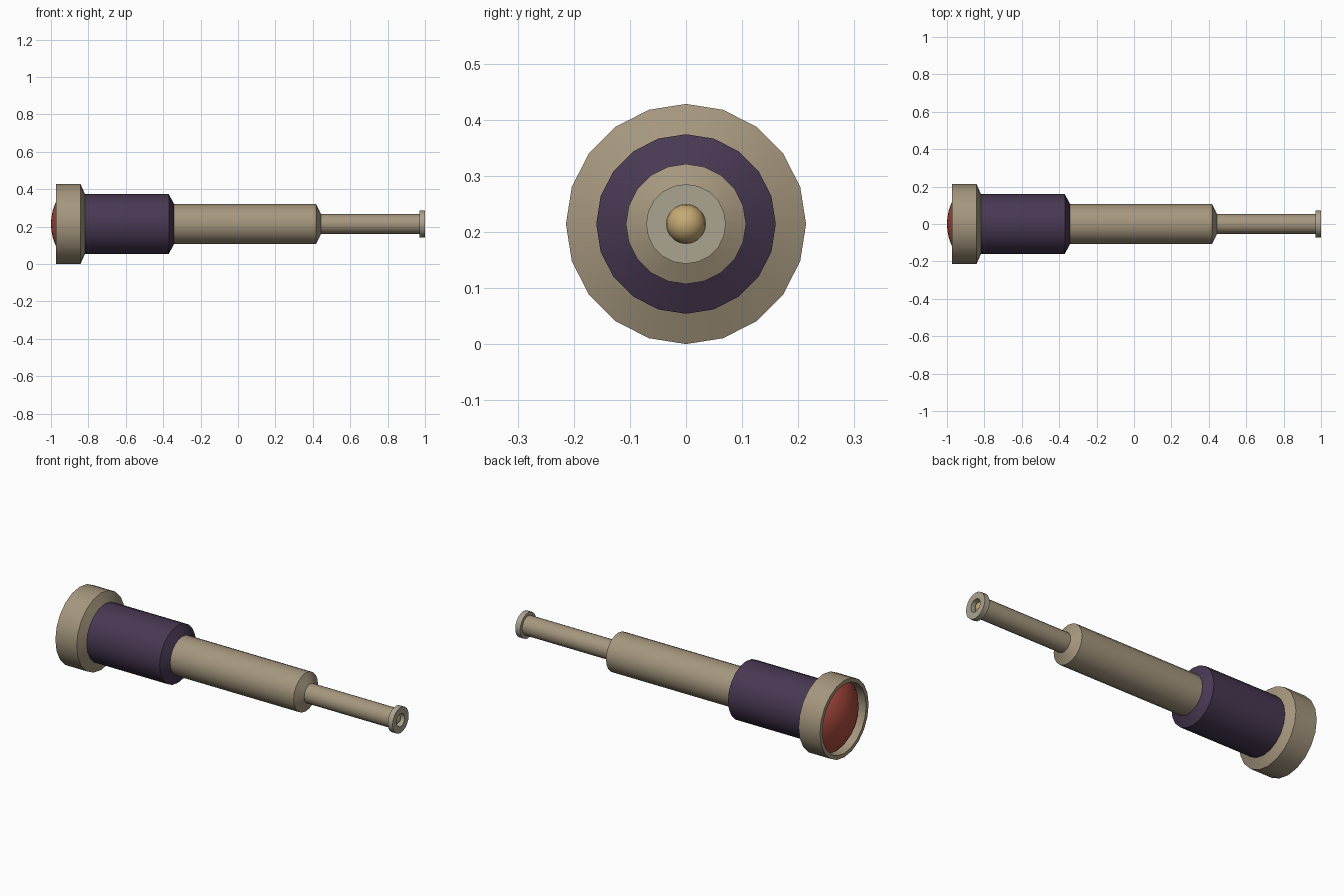
import bpy, bmesh, math

if "Cube" in bpy.data.objects:
    bpy.data.objects.remove(bpy.data.objects["Cube"])

SIDES = 20
AXIS_Z = 0.214


def material(name, rgb):
    m = bpy.data.materials.new(name)
    m.diffuse_color = (*rgb, 1)
    m.use_nodes = True
    m.node_tree.nodes["Principled BSDF"].inputs["Base Color"].default_value = m.diffuse_color
    return m


TAN = material("tan_brass", (0.38, 0.31, 0.21))
PURPLE = material("purple_leather", (0.065, 0.04, 0.085))
RED = material("red_glass", (0.42, 0.07, 0.05))
PALE = material("pale_metal", (0.41, 0.37, 0.28))
GOLD = material("gold_glass", (0.56, 0.40, 0.17))


def lathe(name, profile, mat):
    """Turn an (x, radius) profile around the long axis."""
    bm = bmesh.new()
    verts = [bm.verts.new((x, 0, r)) for x, r in profile]
    edges = [bm.edges.new(pair) for pair in zip(verts, verts[1:])]
    bmesh.ops.spin(bm, geom=verts + edges, cent=(0, 0, 0), axis=(1, 0, 0),
                   angle=2 * math.pi, steps=SIDES)
    bmesh.ops.remove_doubles(bm, verts=bm.verts, dist=1e-5)
    bmesh.ops.recalc_face_normals(bm, faces=bm.faces)
    me = bpy.data.meshes.new(name)
    bm.to_mesh(me)
    bm.free()
    ob = bpy.data.objects.new(name, me)
    ob.location.z = AXIS_Z
    me.materials.append(mat)
    bpy.context.collection.objects.link(ob)
    bpy.ops.object.select_all(action='DESELECT')
    ob.select_set(True)
    bpy.context.view_layer.objects.active = ob
    bpy.ops.object.shade_smooth_by_angle(angle=math.radians(30))
    return ob


def dome(apex, radius, sphere_r, direction, steps=6):
    """Profile of a spherical cap whose tip points along +x or -x."""
    top = math.asin(min(1, radius / sphere_r))
    angles = [top * i / steps for i in range(steps + 1)]
    return [(apex - direction * sphere_r * (1 - math.cos(a)),
             sphere_r * math.sin(a)) for a in angles]


# Objective hood: hollow rim with a bevelled shoulder
lathe("objective_hood", [(-0.90, 0.192), (-0.973, 0.192), (-0.973, 0.214),
                         (-0.842, 0.214), (-0.818, 0.16)], TAN)

# Large front lens, bulging just past the hood
lathe("front_lens", dome(-1.0, 0.192, 0.28, -1), RED)

# Telescoping tubes, each with a bevelled end
lathe("grip_tube", [(-0.82, 0.16), (-0.37, 0.16), (-0.342, 0.107)], PURPLE)
lathe("middle_tube", [(-0.345, 0.107), (0.417, 0.107), (0.444, 0.053)], TAN)
lathe("eye_tube", [(0.44, 0.053), (0.97, 0.053)], TAN)

# Eyepiece ring with a recessed hole
lathe("eyepiece_ring", [(0.97, 0.053), (0.97, 0.071), (1.0, 0.071),
                        (1.0, 0.035), (0.955, 0.035)], PALE)

# Small rounded eye lens inside the ring
lathe("eye_lens", dome(0.992, 0.035, 0.035, 1), GOLD)
